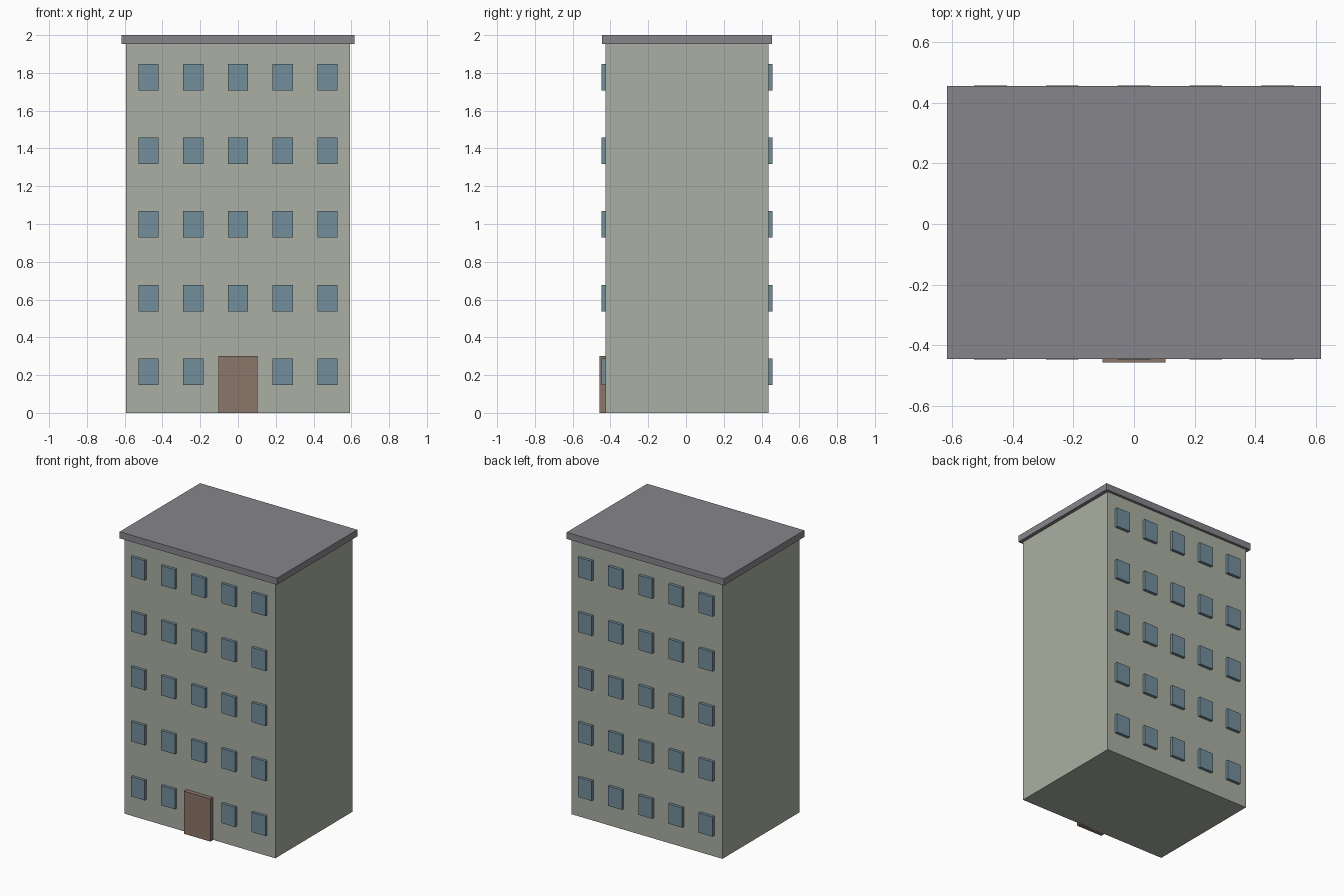
import bpy

default = bpy.data.objects.get("Cube")
if default:
    bpy.data.objects.remove(default, do_unlink=True)


def material(name, rgb):
    mat = bpy.data.materials.new(name)
    mat.use_nodes = True
    mat.diffuse_color = (*rgb, 1)
    mat.node_tree.nodes["Principled BSDF"].inputs["Base Color"].default_value = (*rgb, 1)
    return mat


def box(name, low, high, mat):
    """Axis-aligned box between two corners."""
    bpy.ops.mesh.primitive_cube_add(size=1)
    obj = bpy.context.object
    obj.name = name
    for v in obj.data.vertices:
        v.co = [h if c > 0 else l for c, l, h in zip(v.co, low, high)]
    obj.data.materials.append(mat)
    return obj


wall = material("sage wall", (0.40, 0.43, 0.36))
slate = material("slate roof", (0.24, 0.24, 0.26))
glass = material("blue glass", (0.17, 0.27, 0.33))
wood = material("brown door", (0.26, 0.18, 0.14))

FRONT, BACK = -0.427, 0.437
FLOORS, COLUMNS = 5, 5

# Main block and overhanging flat roof
box("walls", (-0.592, FRONT, 0), (0.592, BACK, 1.955), wall)
box("roof_slab", (-0.617, -0.445, 1.953), (0.617, 0.456, 2), slate)

# Entrance door
box("front_door", (-0.104, -0.458, 0), (0.104, FRONT + 0.01, 0.302), wood)

# Window grid on both faces, leaving room for the door
for floor in range(FLOORS):
    z = 0.218 + 0.39 * floor
    for col in range(COLUMNS):
        x = 0.237 * (col - 2)
        for side, y0, y1 in (("front", -0.447, FRONT + 0.01), ("back", BACK - 0.01, 0.458)):
            if side == "front" and floor == 0 and col == 2:
                continue
            box(f"{side}_window_{floor + 1}_{col + 1}",
                (x - 0.054, y0, z - 0.07), (x + 0.054, y1, z + 0.07), glass)
